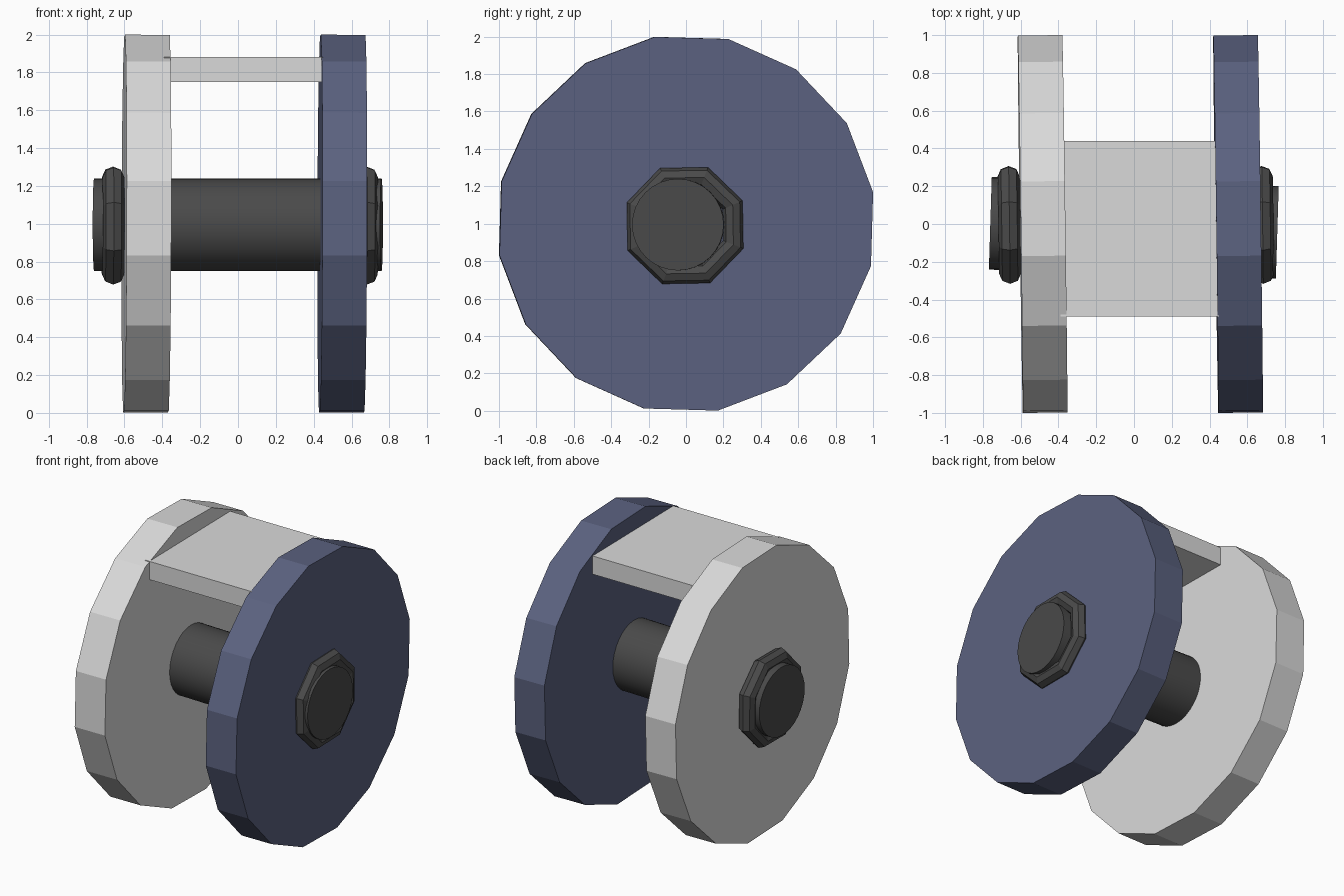
import bpy, bmesh, math
from mathutils import Matrix

if "Cube" in bpy.data.objects:
    bpy.data.objects.remove(bpy.data.objects["Cube"])


def material(name, rgb):
    m = bpy.data.materials.new(name)
    m.diffuse_color = (*rgb, 1)
    m.use_nodes = True
    m.node_tree.nodes["Principled BSDF"].inputs["Base Color"].default_value = m.diffuse_color
    return m


GREY = material("light grey", (0.70, 0.70, 0.70))
BLUE = material("slate blue", (0.105, 0.122, 0.215))
DARK = material("charcoal", (0.068, 0.068, 0.068))


def lathe(name, profile, sides, phase, loc, tilt_z, tilt_y, mat, closed=False):
    """Sweep (x, radius) points around the x axis; open profiles get end caps."""
    bm = bmesh.new()
    rings = []
    for x, r in profile:
        ring = []
        for i in range(sides):
            a = math.radians(phase) + 2 * math.pi * i / sides
            ring.append(bm.verts.new((x, r * math.cos(a), r * math.sin(a))))
        rings.append(ring)
    pairs = list(zip(rings, rings[1:]))
    if closed:
        pairs.append((rings[-1], rings[0]))
    else:
        bm.faces.new(rings[0])
        bm.faces.new(rings[-1])
    for a, b in pairs:
        for i in range(sides):
            j = (i + 1) % sides
            bm.faces.new((a[i], a[j], b[j], b[i]))
    return finish(name, bm, loc, tilt_z, tilt_y, mat)


def finish(name, bm, loc, tilt_z, tilt_y, mat):
    bmesh.ops.recalc_face_normals(bm, faces=bm.faces)
    me = bpy.data.meshes.new(name)
    bm.to_mesh(me)
    bm.free()
    me.materials.append(mat)
    ob = bpy.data.objects.new(name, me)
    ob.location = loc
    ob.rotation_euler = (0, tilt_y, tilt_z)
    bpy.context.collection.objects.link(ob)
    return ob


# two slightly tilted sixteen-sided discs
disc = [(-0.118, 1.013), (0.118, 1.013)]
lathe("left_disc", disc, 16, 9.6, (-0.484, 0, 1), 0.0135, 0.003, GREY)
lathe("right_disc", disc, 16, 9.6, (0.551, 0, 1), 0.0135, 0.003, BLUE)

# round axle running through both discs
axle = lathe("axle", [(-0.76, 0.245), (0.76, 0.245)], 32, 0,
             (-0.001, -0.02, 0.995), -0.031, 0, DARK)
for p in axle.data.polygons:
    p.use_smooth = len(p.vertices) == 4
for e in axle.data.edges:  # crisp rims at the axle ends
    x0, x1 = (axle.data.vertices[v].co.x for v in e.vertices)
    e.use_edge_sharp = abs(x0 - x1) < 0.01

# octagonal rounded collars around the axle ends
section = [(0.058 * math.sin(math.pi / 4 * k), 0.277 + 0.058 * math.cos(math.pi / 4 * k))
           for k in range(8)]
for name, x in (("left_collar", -0.66), ("right_collar", 0.68)):
    lathe(name, section, 8, 23.5, (x, -0.005, 0.99), 0.0135, 0.003, DARK, closed=True)

# flat plate joining the discs near the top
bm = bmesh.new()
bmesh.ops.create_cube(bm, size=1, matrix=Matrix.Diagonal((0.84, 0.93, 0.13, 1)))
finish("bridge_plate", bm, (0.03, -0.025, 1.815), 0, 0, GREY)
